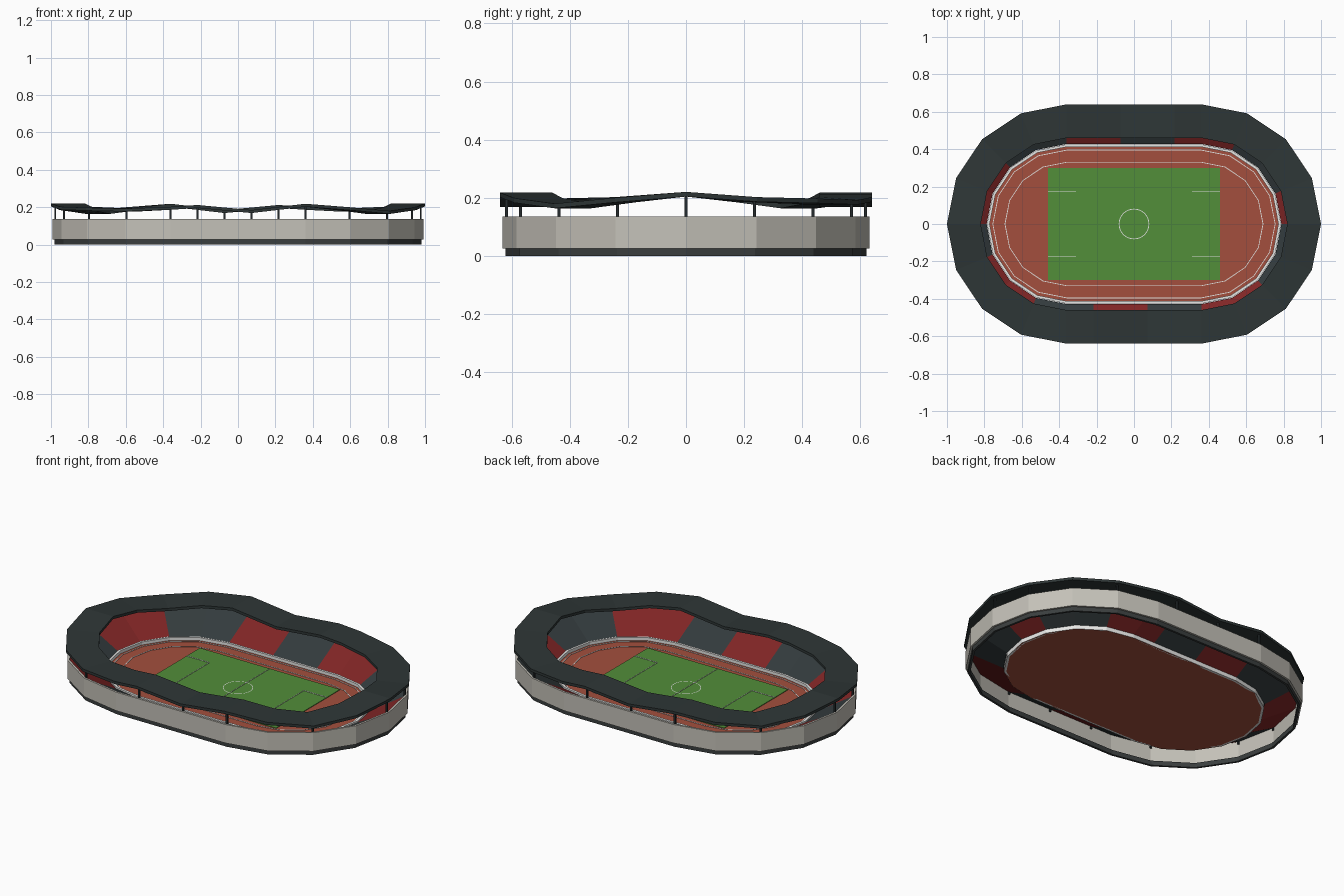
import bpy, bmesh, math

if "Cube" in bpy.data.objects:
    bpy.data.objects.remove(bpy.data.objects["Cube"])

L = 0.36          # half length of the straights
N = 26            # plan samples: 8 per half circle, 5 per straight
SECT = 14         # seating sectors
START = [j * N // SECT for j in range(SECT + 1)]


def mat(name, r, g, b):
    m = bpy.data.materials.new(name)
    lin = [(c / 255 / 12.92) if c < 11 else ((c / 255 + 0.055) / 1.055) ** 2.4 for c in (r, g, b)]
    m.diffuse_color = (*lin, 1)
    m.use_nodes = True
    m.node_tree.nodes["Principled BSDF"].inputs["Base Color"].default_value = m.diffuse_color
    return m


ROOF = mat("roof slate", 46, 54, 54)
SEAT_DARK = mat("seat grey", 51, 59, 61)
SEAT_RED = mat("seat red", 128, 37, 37)
CONCRETE = mat("concrete", 196, 193, 184)
BASE = mat("base grey", 58, 62, 62)
STEEL = mat("column steel", 36, 42, 44)
TRACK = mat("track clay", 163, 79, 61)
GRASS = mat("grass", 82, 142, 58)
WHITE = mat("line white", 250, 250, 248)


def plan(i, r):
    """Point i of the racetrack outline with end radius r."""
    i %= N
    h, i = divmod(i, 13)                       # half turn, index in half
    if i <= 4:
        a = math.radians(22.5 * i)
        x, y = L + r * math.cos(a), r * math.sin(a)
    elif i < 9:
        x, y = L - 2 * L * (i - 4) / 5, r
    else:
        a = math.radians(90 + 22.5 * (i - 9))
        x, y = -L + r * math.cos(a), r * math.sin(a)
    return (-x, -y) if h else (x, y)


def finish(name, bm, mats):
    me = bpy.data.meshes.new(name)
    bm.to_mesh(me)
    bm.free()
    for m in mats:
        me.materials.append(m)
    ob = bpy.data.objects.new(name, me)
    bpy.context.collection.objects.link(ob)
    return ob


def ring(name, profile, mats, closed=True, lift=lambda i: 0, pick=lambda i: 0):
    """Sweep a (radius, z) profile round the outline."""
    bm = bmesh.new()
    rows = [[bm.verts.new((*plan(i, r), z + lift(i))) for r, z in profile] for i in range(N)]
    k = len(profile)
    for i in range(N):
        a, b = rows[i], rows[(i + 1) % N]
        for p in range(k if closed else k - 1):
            q = (p + 1) % k
            f = bm.faces.new((a[p], b[p], b[q], a[q]))
            f.material_index = pick(i)
    if closed:
        bmesh.ops.recalc_face_normals(bm, faces=bm.faces)
    return finish(name, bm, mats)


def box_ring(name, r0, r1, z0, z1, m, lift=lambda i: 0):
    return ring(name, [(r0, z0), (r1, z0), (r1, z1), (r0, z1)], [m], lift=lift)


def box(name, x0, x1, y0, y1, z0, z1, m):
    bm = bmesh.new()
    bmesh.ops.create_cube(bm, size=1)
    for v in bm.verts:
        v.co = ((x0 + x1) / 2 + v.co.x * (x1 - x0),
                (y0 + y1) / 2 + v.co.y * (y1 - y0),
                (z0 + z1) / 2 + v.co.z * (z1 - z0))
    return finish(name, bm, [m])


def sector(i):
    return max(j for j in range(SECT) if START[j] <= i)


def wave(i):
    """Roof lift: cosine taken at sector starts, straight between them."""
    i %= N
    j = sector(i)
    a, b = START[j], START[j + 1]
    h = [0.0205 * math.cos(12 * math.pi * s / N) for s in (a, b)]
    return h[0] + (h[1] - h[0]) * (i - a) / (b - a)


# running track slab
bm = bmesh.new()
low = [bm.verts.new((*plan(i, 0.425), 0.0)) for i in range(N)]
f = bm.faces.new(low)
ext = bmesh.ops.extrude_face_region(bm, geom=[f])
for v in ext["geom"]:
    if isinstance(v, bmesh.types.BMVert):
        v.co.z = 0.012
if not any(abs(g.calc_center_median().z) < 1e-5 for g in bm.faces):
    bm.faces.new(low[::-1])
bmesh.ops.recalc_face_normals(bm, faces=bm.faces)
finish("running_track", bm, [TRACK])

# lane lines and barrier round the track
for n, r in enumerate((0.33, 0.395)):
    box_ring(f"lane_line_{n + 1}", r - 0.002, r + 0.002, 0.011, 0.0145, WHITE)
box_ring("barrier", 0.412, 0.426, 0.0, 0.03, WHITE)

# pitch and its markings
box("pitch", -0.46, 0.46, -0.3, 0.3, 0.008, 0.0155, GRASS)
Z = (0.015, 0.0175)
box("halfway_line", -0.0012, 0.0012, -0.3, 0.3, *Z, WHITE)
for s, side in ((-1, "left"), (1, "right")):
    x0, x1 = sorted((s * 0.31, s * 0.46))
    for t, end in ((-1, "front"), (1, "back")):
        box(f"penalty_line_{side}_{end}", x0, x1, t * 0.175 - 0.002, t * 0.175 + 0.002, *Z, WHITE)
    box(f"penalty_box_{side}", s * 0.31 - 0.0012, s * 0.31 + 0.0012, -0.175, 0.175, *Z, WHITE)

# centre circle
bm = bmesh.new()
C = 24
pts = [[bm.verts.new((r * math.cos(2 * math.pi * i / C), r * math.sin(2 * math.pi * i / C), 0.0175))
        for r in (0.078, 0.082)] for i in range(C)]
for i in range(C):
    a, b = pts[i], pts[(i + 1) % C]
    bm.faces.new((a[0], a[1], b[1], b[0]))
finish("centre_circle", bm, [WHITE])

# sloped seating with alternating coloured sectors
ring("seating", [(0.622, 0.128), (0.428, 0.022)], [SEAT_RED, SEAT_DARK], closed=False,
     pick=lambda i: sector(i) % 2)

# outer wall on a recessed base
box_ring("outer_wall", 0.62, 0.632, 0.026, 0.136, CONCRETE)
box_ring("base_ring", 0.608, 0.621, 0.0, 0.028, BASE)

# columns at each sector start, up to the roof
for j in range(SECT):
    x, y = plan(START[j], 0.617)
    top = 0.188 + wave(START[j])
    box(f"column_{j + 1}", x - 0.005, x + 0.005, y - 0.005, y + 0.005, 0.11, top, STEEL)

# wavy roof ring
box_ring("roof", 0.46, 0.64, 0.184, 0.2, ROOF, lift=wave)
